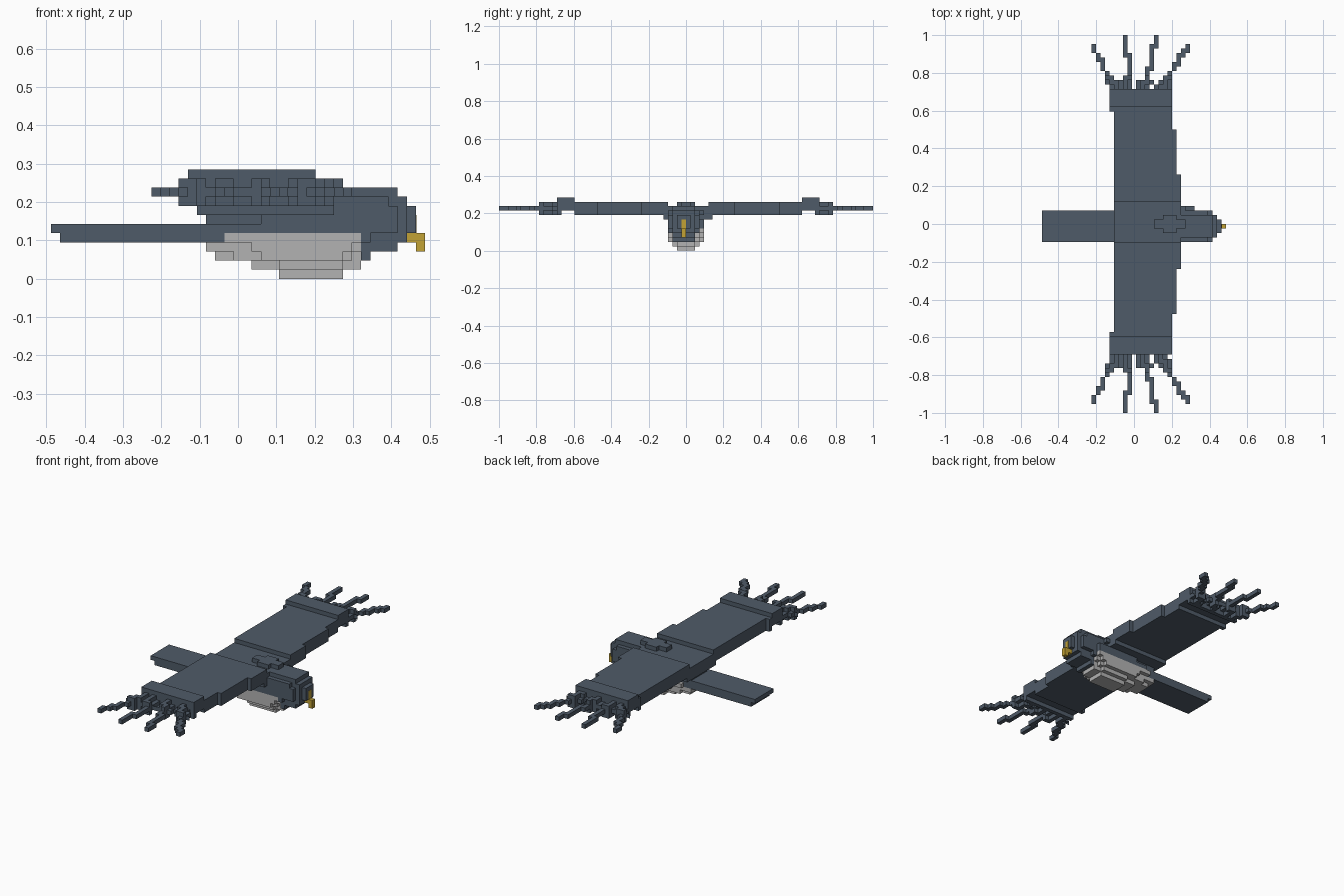
import bpy, bmesh
from mathutils import Matrix, Vector

if "Cube" in bpy.data.objects:
    bpy.data.objects.remove(bpy.data.objects["Cube"])

V = 1 / 42                      # edge of one block
OFFSET = Vector((20.5, 42, 0))  # block-grid origin


def material(name, rgb):
    m = bpy.data.materials.new(name)
    m.use_nodes = True
    m.diffuse_color = (*rgb, 1)
    bsdf = next(n for n in m.node_tree.nodes if n.type == 'BSDF_PRINCIPLED')
    bsdf.inputs["Base Color"].default_value = (*rgb, 1)
    return m


SLATE = material("slate blue", (0.078, 0.104, 0.138))
GREY = material("pale grey", (0.45, 0.45, 0.45))
GOLD = material("beak gold", (0.54, 0.36, 0.035))


def blocks(name, boxes, mat):
    """One object from boxes given as x0, x1, y0, y1, z0, z1 in block units."""
    bm = bmesh.new()
    for x0, x1, y0, y1, z0, z1 in boxes:
        centre = (Vector((x0 + x1, y0 + y1, z0 + z1)) / 2 - OFFSET) * V
        size = Vector((x1 - x0, y1 - y0, z1 - z0)) * V
        bmesh.ops.create_cube(bm, size=1, matrix=Matrix.Translation(centre) @ Matrix.Diagonal((*size, 1)))
    me = bpy.data.meshes.new(name)
    bm.to_mesh(me)
    bm.free()
    me.materials.append(mat)
    ob = bpy.data.objects.new(name, me)
    bpy.context.collection.objects.link(ob)
    return ob


def flip(boxes, total):
    """Mirror boxes across the body, y -> total - y."""
    return [(a, b, total - d, total - c, e, f) for a, b, c, d, e, f in boxes]


# Tail: two stepped layers
blocks("tail", [(0, 23, 38, 45, 5, 6), (1, 19, 38, 45, 4, 5)], SLATE)

# Back and shoulders
blocks("back", [
    (16, 31, 38, 47, 8, 10),
    (31, 32, 38, 46, 8, 9),
    (16, 31, 37, 48, 7, 8),
    (17, 23, 39, 45, 6, 7),
    (23, 34, 38, 46, 6, 7),
    (20, 34, 38, 46, 5, 6),
], SLATE)

# Raised crest on top of the back
blocks("crest", [(25, 32, 41, 43, 10, 11), (27, 30, 40, 44, 10, 11)], SLATE)

# Head, rounded off in steps
blocks("head", [
    (31, 38, 39, 44, 9, 10),
    (31, 37, 38, 45, 8, 9),
    (37, 39, 39, 44, 8, 9),
    (31, 38, 38, 45, 7, 8),
    (34, 38, 38, 45, 5, 7),
    (38, 39, 39, 44, 4, 8),
    (39, 40, 40, 43, 5, 8),
    (34, 35, 38, 45, 4, 5),
    (35, 38, 39, 44, 3, 5),
    (34, 35, 39, 44, 2, 4),
], SLATE)

# Beak with a hooked tip and a stripe up the face
blocks("beak", [
    (39, 41, 41, 42, 4, 5),
    (40, 41, 41, 42, 3, 4),
    (39.5, 40.06, 41, 42, 5, 7),
], GOLD)

# Belly, rounded off in steps
blocks("belly", [
    (19, 34, 38, 46, 4, 5),
    (17, 34, 39, 45, 3, 4),
    (22, 33, 38, 46, 3, 4),
    (18, 34, 40, 44, 2, 3),
    (20, 33, 39, 45, 2, 3),
    (23, 32, 38, 46, 2, 3),
    (22, 34, 40, 44, 1, 2),
    (25, 32, 39, 45, 1, 2),
    (25, 32, 40, 44, 0, 1),
], GREY)

# Wings: stepped leading edge and a raised outer band
wing = [
    (16, 29, 18, 22, 8, 11),
    (16, 30, 22, 32, 8, 11),
    (16, 31, 32, 38, 8, 11),
]
band = [
    (15, 29, 13, 17, 9, 12),
    (15, 29, 17, 18, 8, 11),
    (15, 29, 13, 14, 8, 9),
]
# Wingtip feathers as runs of blocks: x, y0, y1
runs = [
    (11, 2, 4), (12, 4, 6), (13, 5, 8), (14, 8, 10), (15, 9, 11), (16, 10, 13),
    (18, 0, 5), (19, 4, 10), (18, 9, 13),
    (25, 0, 3), (24, 2, 8), (23, 7, 11), (22, 10, 13),
    (32, 2, 4), (31, 3, 5), (30, 4, 7), (29, 6, 8), (28, 8, 10), (27, 9, 12), (26, 11, 13),
]
feathers = [(x, x + 1, a, b, 9, 10) for x, a, b in runs]
# Thickened roots where the feathers meet the band
for x, a, b in runs:
    if b > 9:
        feathers.append((x, x + 1, max(a, 9), b, 8, 11))
        feathers.append((x - 1, x + 2, max(a, 10), b, 9, 10))

for side, mirrored in (("right", False), ("left", True)):
    for part, boxes, total in (("wing", wing, 85), ("wing_band", band, 85)):
        blocks(f"{side}_{part}", flip(boxes, total) if mirrored else boxes, SLATE)
    tips = feathers
    if mirrored:
        tips = flip(feathers, 84) + [(x, x + 1, 71, 72, 8, 11) for x in (16, 18, 22, 26)]
    blocks(f"{side}_feathers", tips, SLATE)
